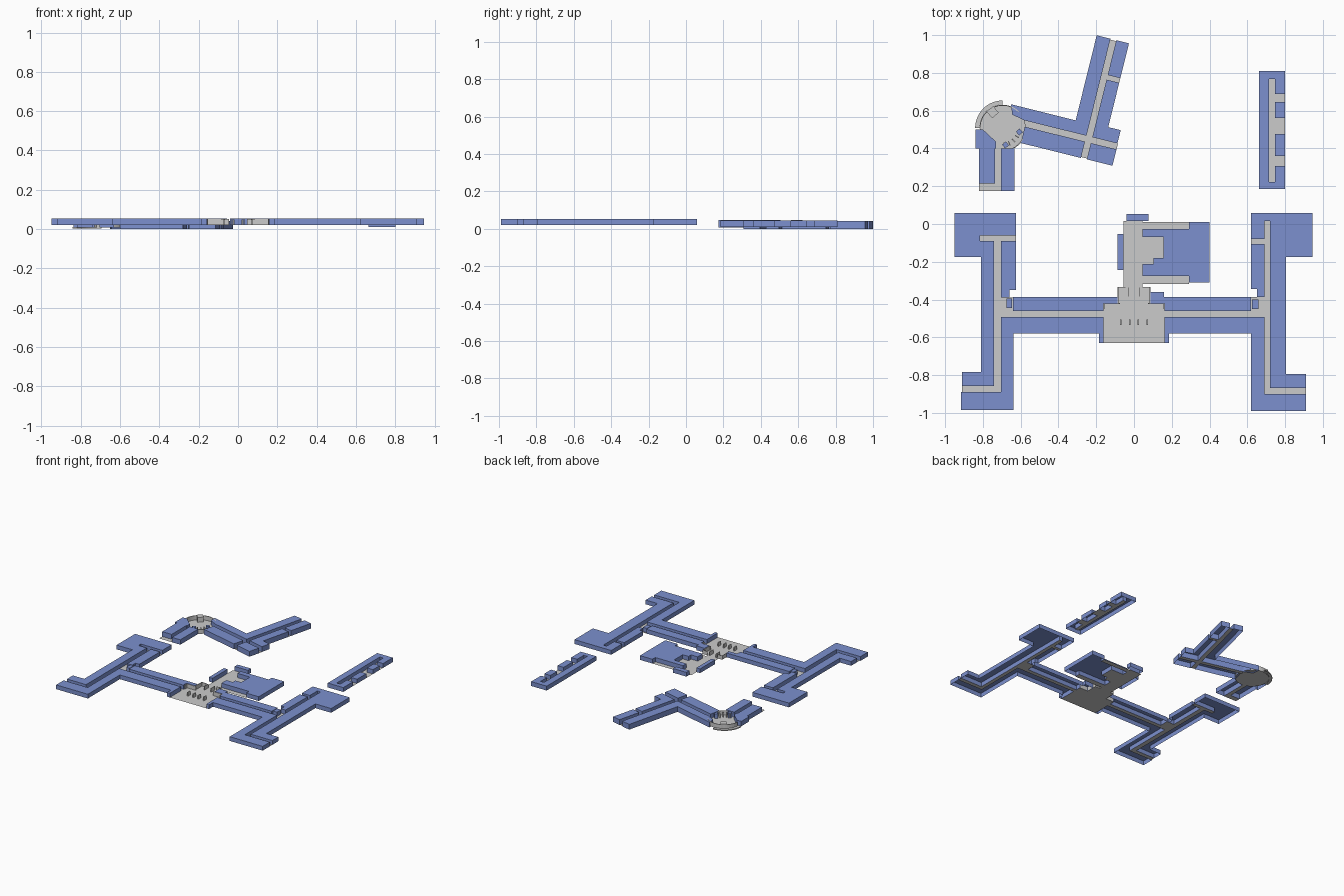
import bpy, bmesh
from math import sin, cos, radians, pi

if "Cube" in bpy.data.objects:
    bpy.data.objects.remove(bpy.data.objects["Cube"])

blue = bpy.data.materials.new("room_blue")
blue.diffuse_color = (0.2, 0.28, 0.62, 1)
blue.use_nodes = True
blue.node_tree.nodes["Principled BSDF"].inputs["Base Color"].default_value = blue.diffuse_color


def finish(bm, name, mat=None):
    me = bpy.data.meshes.new(name)
    bm.to_mesh(me)
    bm.free()
    ob = bpy.data.objects.new(name, me)
    bpy.context.collection.objects.link(ob)
    if mat:
        me.materials.append(mat)
    return ob


def place(ob, frame):
    if frame:
        ob.location = (frame[0], frame[1], 0)
        ob.rotation_euler.z = frame[2]
    return ob


def block(name, pts, z0, z1, mat=blue, cx=0, cy=0, frame=None):
    """Open-bottomed block on a footprint, roof panels parted every cx / cy."""
    bm = bmesh.new()
    lo = [bm.verts.new((x, y, z0)) for x, y in pts]
    hi = [bm.verts.new((x, y, z1)) for x, y in pts]
    bm.faces.new(hi)
    for i in range(len(pts)):
        j = (i + 1) % len(pts)
        bm.faces.new((lo[i], lo[j], hi[j], hi[i]))
    bmesh.ops.recalc_face_normals(bm, faces=bm.faces)
    bm.faces.ensure_lookup_table()
    if bm.faces[0].normal.z < 0:
        bmesh.ops.reverse_faces(bm, faces=bm.faces)
    for axis, step in ((0, cx), (1, cy)):
        if not step:
            continue
        vals = [p[axis] for p in pts]
        v = min(vals) + step
        while v < max(vals) - 0.02:
            co, no = [0, 0, 0], [0, 0, 0]
            co[axis], no[axis] = v + 0.0013, 1
            r = bmesh.ops.bisect_plane(bm, geom=bm.verts[:] + bm.edges[:] + bm.faces[:],
                                       plane_co=co, plane_no=no, dist=1e-5)
            cut = [e for e in r["geom_cut"] if isinstance(e, bmesh.types.BMEdge)]
            bmesh.ops.split_edges(bm, edges=cut)
            v += step
    return place(finish(bm, name, mat), frame)


def rect(x0, y0, x1, y1):
    return [(x0, y0), (x1, y0), (x1, y1), (x0, y1)]


def floor(name, polys, z, frame=None):
    bm = bmesh.new()
    for p in polys:
        f = bm.faces.new([bm.verts.new((x, y, z)) for x, y in p])
        f.normal_update()
        if f.normal.z < 0:
            f.normal_flip()
    return place(finish(bm, name), frame)


# ---- main building: two long wings joined by a bar ----
B, T = 0.02, 0.054
block("left_wing_outer_rooms", [
    (-.95, .058), (-.626, .058), (-.626, -.06), (-.816, -.06), (-.816, -.09), (-.742, -.09),
    (-.742, -.857), (-.91, -.857), (-.91, -.783), (-.81, -.783), (-.81, -.175), (-.95, -.175)],
    B, T, cy=.09)
block("left_wing_inner_rooms", [
    (-.705, -.09), (-.626, -.09), (-.626, -.35), (-.66, -.35), (-.66, -.39), (-.705, -.39)],
    B, T, cy=.065)
block("left_bar_north_rooms", [
    (-.64, -.386), (-.087, -.386), (-.087, -.42), (-.161, -.42), (-.161, -.46), (-.64, -.46)],
    B, T, cx=.06)
block("left_south_rooms", [
    (-.705, -.492), (-.161, -.492), (-.161, -.63), (-.185, -.63), (-.185, -.58), (-.637, -.58),
    (-.637, -.984), (-.917, -.984), (-.917, -.89), (-.705, -.89)], B, T, cx=.065, cy=.08)
block("right_wing_outer_rooms", [
    (.945, .058), (.62, .058), (.62, -.08), (.69, -.08), (.69, .015), (.72, .015),
    (.72, -.868), (.911, -.868), (.911, -.793), (.806, -.793), (.806, -.175), (.945, -.175)],
    B, T, cy=.09)
block("right_wing_inner_rooms", [
    (.69, -.106), (.62, -.106), (.62, -.345), (.65, -.345), (.65, -.386), (.69, -.386)],
    B, T, cy=.065)
block("right_bar_north_rooms", [
    (.62, -.386), (.16, -.386), (.16, -.36), (.087, -.36), (.087, -.42), (.161, -.42),
    (.161, -.46), (.62, -.46)], B, T, cx=.06)
block("right_south_rooms", [
    (.69, -.492), (.161, -.492), (.161, -.63), (.185, -.63), (.185, -.58), (.62, -.58),
    (.62, -.99), (.911, -.99), (.911, -.9), (.69, -.9)], B, T, cx=.065, cy=.08)
# small closets standing in the alcoves
block("left_closet", rect(-.675, -.445, -.645, -.395), B, T)
block("right_closet", rect(.625, -.45, .66, -.4), B, T)

# corridors
floor("main_corridor_floor", [
    rect(-.816, -.09, -.626, -.06), rect(-.742, -.89, -.705, -.09), rect(-.91, -.89, -.742, -.857),
    rect(-.705, -.46, -.64, -.39), rect(-.705, -.492, -.161, -.46),
    rect(.62, -.106, .69, -.08), rect(.69, -.9, .72, .015), rect(.72, -.9, .911, -.868),
    rect(.62, -.46, .69, -.386), rect(.161, -.492, .69, -.46)], B)
# central lobby and hall floors
floor("lobby_floor", [rect(-.161, -.63, .161, -.42), rect(-.087, -.42, .087, -.333)], B)
floor("hall_floor", [
    rect(-.055, -.333, .045, .015), rect(.045, -.027, .29, .01), rect(.045, -.317, .29, -.275),
    rect(.045, -.18, .155, -.07), rect(.045, -.212, .103, -.18)], B)

# central hall block and its side rooms
block("hall_block", [
    (.29, .01), (.4, .01), (.4, -.31), (.29, -.31), (.29, -.275), (.045, -.275), (.045, -.212),
    (.103, -.212), (.103, -.18), (.155, -.18), (.155, -.07), (.045, -.07), (.045, -.027),
    (.29, -.027)], B, T)
block("hall_north_rooms", rect(-.04, .015, .077, .053), B, T, cx=.04)
block("hall_west_rooms", rect(-.087, -.243, -.055, -.053), B, T, cy=.05)

# lobby columns and screen walls
for i, x in enumerate((-.07, -.022, .022, .07)):
    block(f"lobby_column_{i}", rect(x - .004, -.535, x + .004, -.505), B, T - .004, None)
for s in (-1, 1):
    for i, (x, y, w, d) in enumerate(((.085, -.376, .004, .086), (.065, -.335, .04, .004),
                                      (.03, -.36, .004, .05), (.155, -.435, .004, .03),
                                      (.115, -.421, .08, .003))):
        block(f"screen_wall_{s}_{i}", rect(s * x - w / 2, y - d / 2, s * x + w / 2, y + d / 2),
              B, T - .003, None)

# ---- separate strip building, right rear ----
B2, T2 = .01, .045
block("strip_west_rooms", [(.663, .185), (.8, .185), (.8, .307), (.747, .307), (.747, .222),
                           (.716, .222), (.716, .767), (.747, .767), (.747, .687), (.8, .687),
                           (.8, .81), (.663, .81)], B2, T2, cy=.07)
for i, (y0, y1) in enumerate(((.56, .645), (.36, .476))):
    block(f"strip_east_room_{i}", rect(.747, y0, .8, y1), B2, T2)
floor("strip_corridor_floor", [
    rect(.716, .222, .747, .767), rect(.747, .645, .8, .687), rect(.747, .476, .8, .56),
    rect(.747, .307, .8, .36)], B2)

# ---- angled building, left rear ----
F = (-.2245, .444, radians(-13.9))
B3, T3 = 0, .042
block("angled_northwest_rooms", [
    (-.46, .082), (-.44, .03), (-.37, .016), (-.032, .016), (-.032, .545), (-.107, .545),
    (-.107, .081)], B3, T3, cx=.05, cy=.08, frame=F)
block("angled_northeast_rooms", [
    (0, .016), (.137, .016), (.137, .088), (.069, .088), (.069, .33), (0, .33)],
    B3, T3, cy=.06, frame=F)
block("angled_end_rooms", rect(0, .355, .069, .545), B3, T3, cy=.06, frame=F)
block("angled_southwest_rooms", rect(-.36, -.105, -.032, -.016), B3, T3, cx=.05, frame=F)
block("angled_southeast_rooms", rect(0, -.105, .14, -.016), B3, T3, cx=.05, frame=F)
floor("angled_corridor_floor", [
    rect(-.37, -.016, .14, .016), rect(-.032, .016, 0, .54), rect(-.032, -.1, 0, -.016),
    rect(0, .33, .069, .355)], B3, F)

# lower arm beside the round lobby
B4, T4 = .008, .047
block("arm_west_rooms", [
    (-.838, .5), (-.8, .5), (-.73, .435), (-.73, .4), (-.737, .4), (-.737, .215), (-.82, .215),
    (-.82, .4), (-.838, .4)], B4, T4, cy=.06)
block("arm_east_rooms", rect(-.705, .175, -.632, .4), B4, T4, cy=.06)
floor("arm_corridor_floor", [rect(-.737, .175, -.705, .44), rect(-.82, .175, -.737, .215)], B4)


# round lobby: floor, curved glazing wall and outer step
C = (-.695, .508)


def arc(r, a0, a1, n=16):
    return [(C[0] + r * cos(radians(a0 + (a1 - a0) * i / n)),
             C[1] + r * sin(radians(a0 + (a1 - a0) * i / n))) for i in range(n + 1)]


floor("round_lobby_floor", [arc(.122, 0, 345, 23)], B4)
for nm, a0, a1 in (("north", 45, 175), ("south", -75, -28)):
    block(f"round_wall_{nm}", arc(.123, a0, a1) + arc(.118, a1, a0), B4, T4 - .004, None)
block("outer_step", arc(.146, 90, 180) + arc(.123, 180, 90), B4 - .004, B4 + .004, None)

# small kiosks inside the round lobby
for i, (x, y, w, m) in enumerate(((-.748, .592, .045, None), (-.607, .487, .026, blue),
                                  (-.68, .418, .026, blue))):
    block(f"lobby_kiosk_{i}", rect(-w / 2, -w / 2, w / 2, w / 2), B4, T4, m,
          frame=(x, y, radians(40)))
for i in range(5):
    a = radians(-85 + i * 18)
    block(f"round_column_{i}", rect(-.012, -.003, .012, .003), B4, T4 - .006, None,
          frame=(C[0] + .088 * cos(a), C[1] + .088 * sin(a), a))
